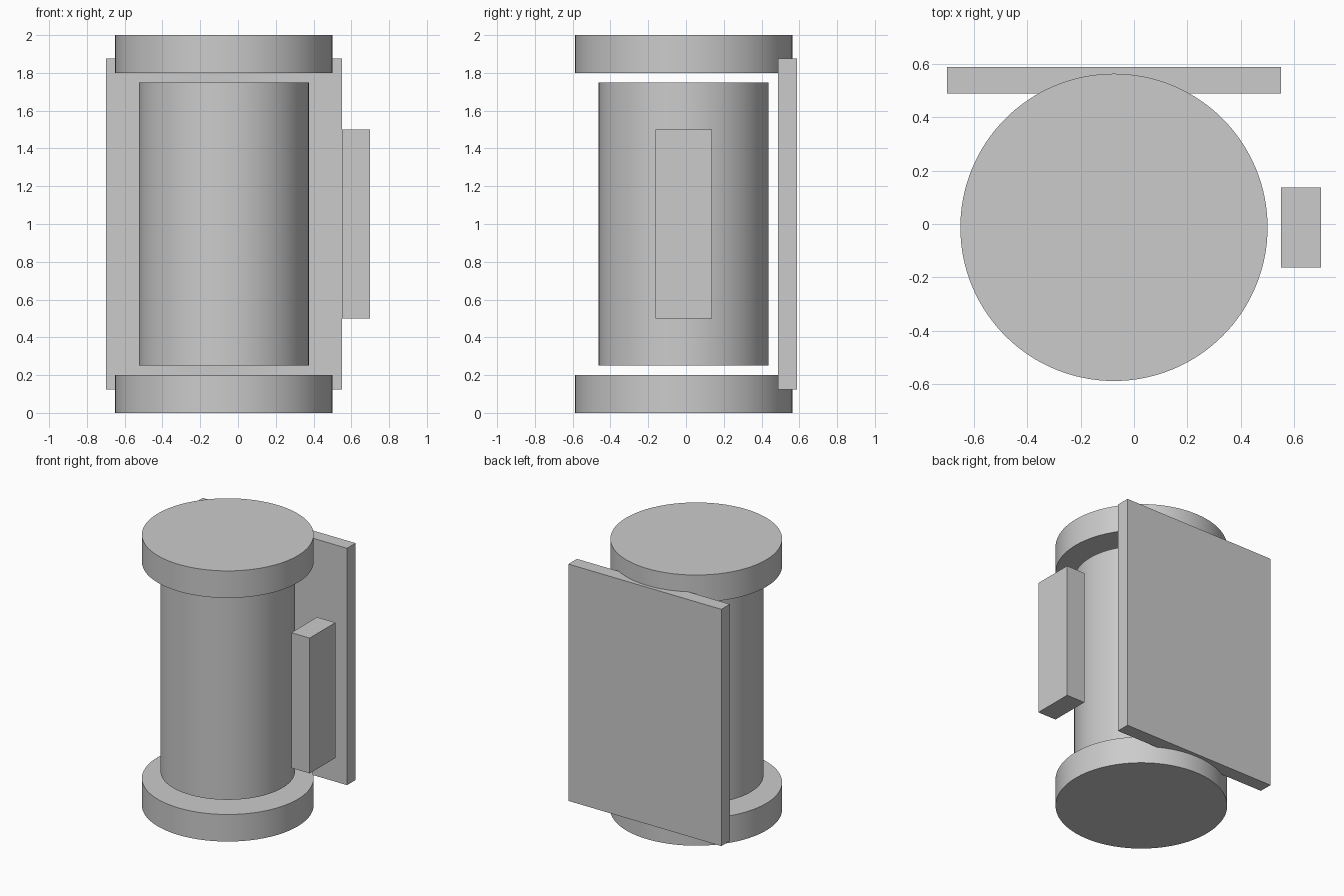
import bpy
import math

cube = bpy.data.objects.get("Cube")
if cube:
    bpy.data.objects.remove(cube, do_unlink=True)

# Single grey finish
grey = bpy.data.materials.new("plain_grey")
grey.use_nodes = True
colour = (0.6, 0.6, 0.6, 1.0)
grey.diffuse_color = colour
grey.node_tree.nodes["Principled BSDF"].inputs["Base Color"].default_value = colour

AXIS_X, AXIS_Y = -0.075, -0.0125


def finish(name):
    obj = bpy.context.object
    obj.name = name
    obj.data.materials.append(grey)
    return obj


def cylinder(name, radius, bottom, top):
    bpy.ops.mesh.primitive_cylinder_add(
        vertices=128, radius=radius, depth=top - bottom,
        location=(AXIS_X, AXIS_Y, (bottom + top) / 2))
    finish(name)
    bpy.ops.object.shade_smooth_by_angle(angle=math.radians(30))


def box(name, low, high):
    centre = [(a + b) / 2 for a, b in zip(low, high)]
    bpy.ops.mesh.primitive_cube_add(size=1, location=centre)
    obj = finish(name)
    obj.scale = [b - a for a, b in zip(low, high)]
    bpy.ops.object.transform_apply(location=False, rotation=False, scale=True)


# Drum floating between two end discs
cylinder("bottom_disc", 0.575, 0, 0.2)
cylinder("drum", 0.45, 0.25, 1.75)
cylinder("top_disc", 0.575, 1.8, 2)

# Flat panel behind and block on the left side
box("back_panel", (-0.7, 0.4875, 0.125), (0.55, 0.5875, 1.875))
box("side_block", (0.55, -0.1625, 0.5), (0.7, 0.1375, 1.5))
